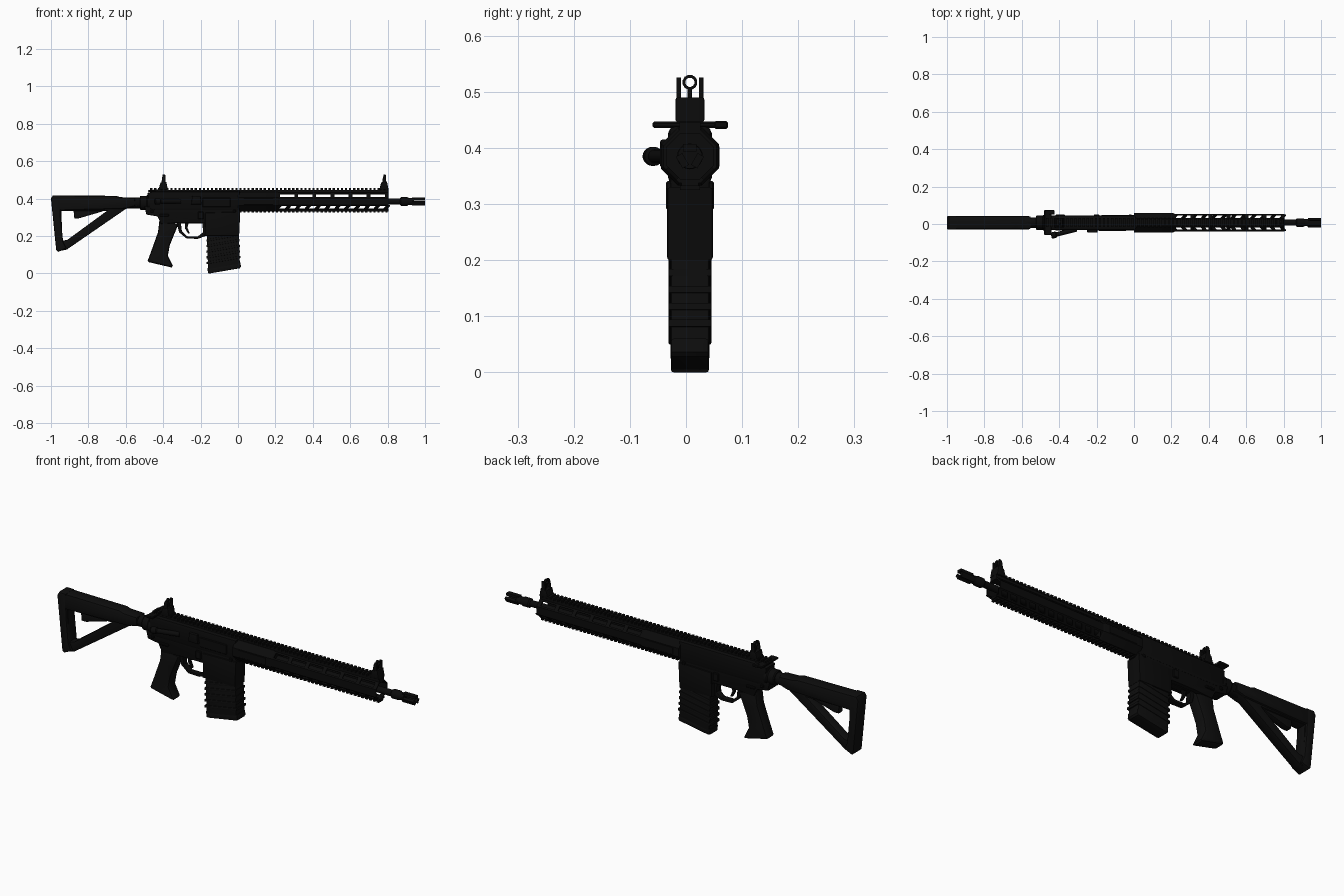
import bpy
import bmesh
from math import cos, sin, pi, radians
from mathutils import Matrix, Vector

default_cube = bpy.data.objects.get("Cube")
if default_cube:
    bpy.data.objects.remove(default_cube)

MID = .007          # sideways position of the weapon's centre plane
BORE = .385         # height of the barrel axis
AXIS = Vector((0, MID, BORE))


def make_material(name, value):
    material = bpy.data.materials.new(name)
    material.use_nodes = True
    colour = (value, value, value, 1)
    material.diffuse_color = colour
    material.node_tree.nodes["Principled BSDF"].inputs["Base Color"].default_value = colour
    return material


metal = make_material("black metal", .0032)
polymer = make_material("black polymer", .0042)


def finish(name, bm, material):
    """Turn a bmesh into a shaded object."""
    bmesh.ops.remove_doubles(bm, verts=bm.verts, dist=.00005)
    bmesh.ops.recalc_face_normals(bm, faces=bm.faces)
    mesh = bpy.data.meshes.new(name)
    bm.to_mesh(mesh)
    bm.free()
    mesh.materials.clear()
    mesh.materials.append(material)
    mesh.shade_smooth()
    mesh.set_sharp_from_angle(angle=radians(35))
    thing = bpy.data.objects.new(name, mesh)
    bpy.context.collection.objects.link(thing)
    return thing


def plate(name, loops, width, material=metal, bevel=.004, y=MID):
    """Side profile (first loop) with holes (other loops), given a width and rounded rims."""
    curve = bpy.data.curves.new(name + "_profile", "CURVE")
    curve.dimensions = "2D"
    curve.fill_mode = "BOTH"
    curve.extrude = width / 2 - bevel
    curve.bevel_depth = bevel
    curve.bevel_resolution = 1
    curve.offset = -bevel
    for loop in loops:
        spline = curve.splines.new("POLY")
        spline.points.add(len(loop) - 1)
        for point, (x, z) in zip(spline.points, loop):
            point.co = (x, z, 0, 1)
        spline.use_cyclic_u = True
    helper = bpy.data.objects.new(name + "_helper", curve)
    bpy.context.collection.objects.link(helper)
    depsgraph = bpy.context.evaluated_depsgraph_get()
    mesh = bpy.data.meshes.new_from_object(helper.evaluated_get(depsgraph))
    mesh.transform(Matrix.Translation((0, y, 0)) @ Matrix.Rotation(pi / 2, 4, "X"))
    bm = bmesh.new()
    bm.from_mesh(mesh)
    bpy.data.objects.remove(helper)
    bpy.data.curves.remove(curve)
    bpy.data.meshes.remove(mesh)
    return finish(name, bm, material)


def add_box(bm, low, high, transform=Matrix(), shear=0):
    low, high = Vector(low), Vector(high)
    corners = bmesh.ops.create_cube(bm, size=1)["verts"]
    for vert in corners:
        vert.co = (low + high) / 2 + vert.co * (high - low)
        vert.co.x += shear * vert.co.y
        vert.co = transform @ vert.co


def box(name, low, high, material=metal, bevel=.003):
    bm = bmesh.new()
    add_box(bm, low, high)
    bmesh.ops.bevel(bm, geom=bm.edges[:], offset=bevel, segments=1, affect="EDGES")
    return finish(name, bm, material)


def around_bore(angle):
    """Frame whose local z points outward from the barrel axis."""
    return Matrix.Translation(AXIS) @ Matrix.Rotation(radians(angle), 4, "X")


def lathe(name, profile, material=metal, sides=20, centre=AXIS, yaw=0, phase=0):
    """Turned part along x from (x, radius) steps."""
    bm = bmesh.new()
    place = Matrix.Translation(centre) @ Matrix.Rotation(radians(yaw), 4, "Z")
    rings = []
    for x, radius in profile:
        angles = [(i + phase) * 2 * pi / sides for i in range(sides)]
        rings.append([bm.verts.new(place @ Vector((x, radius * cos(a), radius * sin(a)))) for a in angles])
    for first, second in zip(rings, rings[1:]):
        for i in range(sides):
            j = (i + 1) % sides
            bm.faces.new((first[i], first[j], second[j], second[i]))
    bm.faces.new(rings[0])
    bm.faces.new(rings[-1])
    return finish(name, bm, material)


# Barrel and pronged muzzle
lathe("barrel", [(0, .02), (.3, .018), (.8, .016), (.87, .016)])
lathe("muzzle_collar", [(.865, .017), (.872, .023), (.905, .023), (.912, .019), (.925, .019), (.94, .022)])
bm = bmesh.new()
for angle in (0, 120, 240):
    add_box(bm, (.93, -.012, .009), (1, .012, .022), around_bore(angle))
finish("muzzle_prongs", bm, metal)

# Handguard: eight long panels, the slanting ones pierced by slots
bm = bmesh.new()
outer, inner, half = .047, .041, .0195
for angle in range(0, 360, 90):
    add_box(bm, (.2, -half, inner), (.805, half, outer), around_bore(angle))
for angle in (45, 135, 225, 315):
    frame = around_bore(angle)
    for side in (-1, 1):
        edges = sorted((side * half, side * .012))
        add_box(bm, (.2, edges[0], inner), (.805, edges[1], outer), frame)
    is_upper = angle in (45, 315)
    count = 6 if is_upper else 11
    pitch = .58 / count
    slant = 0 if is_upper else (.6 if angle == 135 else -.6)
    for i in range(count + 1):
        start = .205 + i * pitch
        add_box(bm, (start, -.014, inner), (start + .02, .014, outer), frame, slant)
finish("handguard", bm, metal)
lathe("handguard_sleeve", [(0, .056), (.21, .056), (.22, .05)], sides=8, phase=.5)
for side in (-1, 1):
    box("handguard_side_pad", (.03, MID + side * .049 - .004, .365), (.19, MID + side * .049 + .004, .405))

# Toothed rails above and below
bm = bmesh.new()
add_box(bm, (-.47, MID - .019, .425), (.805, MID + .019, .446))
add_box(bm, (.0, MID - .015, .332), (.805, MID + .015, .34))
for i in range(59):
    x = -.47 + i * .0217
    add_box(bm, (x, MID - .024, .445), (x + .012, MID + .024, .457))
    if x > 0:
        add_box(bm, (x, MID - .018, .325), (x + .012, MID + .018, .333))
finish("rails", bm, metal)

# Upper receiver with port, deflector, assist and charging handle
plate("upper_receiver", [[(-.475, .345), (-.485, .43), (-.46, .438), (.01, .438), (.01, .335), (-.44, .335)]], .078, bevel=.012)
box("ejection_port_cover", (-.19, MID - .044, .355), (-.04, MID - .036, .405))
plate("brass_deflector", [[(-.25, .37), (-.245, .415), (-.2, .415), (-.195, .37)]], .02, y=MID - .043)
lathe("forward_assist", [(-.07, .015), (-.06, .017), (-.045, .017), (-.04, .012), (.07, .012)],
      centre=Vector((-.375, -.046, BORE)), yaw=14)
box("charging_handle", (-.48, -.06, .436), (-.44, .075, .447))
box("charging_latch", (-.455, .05, .434), (-.425, .075, .448))

# Lower receiver and small controls
plate("lower_receiver", [[(-.5, .36), (-.49, .315), (-.43, .305), (-.41, .265), (-.31, .272),
                          (-.18, .272), (-.17, .25), (.0, .25), (.01, .35)]], .07)
plate("magazine_well", [[(-.175, .325), (-.178, .2), (.006, .2), (.012, .33)]], .082, bevel=.006)
for side in (-1, 1):
    face = MID + side * .037
    box("selector_lever", (-.42, face - .006, .305), (-.37, face + .006, .317))
    for x in (-.46, -.02):
        box("takedown_pin", (x - .008, face - .006, .325), (x + .008, face + .006, .341))
    box("magazine_catch", (-.215, face - .006, .29), (-.185, face + .006, .33))

# Trigger and its guard
plate("trigger_guard", [[(-.33, .28), (-.175, .28), (-.175, .2), (-.215, .185), (-.275, .187), (-.315, .22)],
                        [(-.305, .268), (-.19, .268), (-.187, .22), (-.215, .198), (-.27, .198), (-.3, .225)]],
      .03, bevel=.002)
plate("trigger", [[(-.285, .28), (-.262, .28), (-.27, .245), (-.258, .215), (-.268, .215), (-.283, .24)]], .014, bevel=.002)

# Pistol grip
plate("pistol_grip", [[(-.42, .285), (-.428, .22), (-.46, .13), (-.483, .068), (-.475, .06), (-.355, .032),
                       (-.348, .04), (-.375, .095), (-.365, .15), (-.345, .2), (-.318, .265)]],
      .064, polymer, .014)

# Magazine with ribs and a floor plate, all sloping alike
plate("magazine", [[(-.168, .26), (-.16, .02), (.01, .05), (.003, .26)]], .07, polymer, .006)
plate("magazine_floor", [[(-.164, .03), (-.16, .002), (-.152, .0), (.01, .028), (.016, .036), (.013, .06)]],
      .068, polymer, .005)
for i in range(5):
    z = .05 + i * .03
    plate("magazine_rib", [[(-.169, z), (-.168, z + .012), (.014 - i * .002, z + .044), (.014 - i * .002, z + .032)]],
          .076, polymer, .002)

# Buffer tube and nut
lathe("buffer_tube", [(-.7, .029), (-.47, .029)], centre=AXIS - Vector((0, 0, .008)))
lathe("castle_nut", [(-.525, .034), (-.52, .038), (-.49, .038), (-.485, .042), (-.47, .042)],
      centre=AXIS - Vector((0, 0, .008)))

# Shoulder stock: tube shell, open triangular frame, butt pad and lever
plate("stock_shell", [[(-.99, .335), (-.99, .418), (-.65, .415), (-.63, .408), (-.55, .405),
                       (-.55, .36), (-.6, .345)]], .072, polymer, .014)
plate("stock_frame", [[(-.985, .38), (-.56, .38), (-.53, .36), (-.6, .345), (-.915, .128), (-.965, .118)],
                      [(-.945, .335), (-.7, .335), (-.912, .18), (-.938, .175)]], .05, polymer, .005)
plate("butt_pad", [[(-1, .4), (-.99, .418), (-.95, .418), (-.948, .3), (-.935, .17), (-.918, .135),
                    (-.962, .115), (-.972, .125)]], .074, polymer, .008)
plate("stock_lever", [[(-.88, .345), (-.875, .295), (-.85, .295), (-.73, .33), (-.7, .345)]], .034, polymer)


# Folding sights
def sight(name, x):
    plate(name + "_base", [[(x - .028, .447), (x - .018, .485), (x + .014, .49), (x + .022, .447)]], .052)
    for side in (-1, 1):
        ear = MID + side * .02
        plate(name + "_ear", [[(x - .014, .475), (x - .008, .515), (x - .003, .526), (x + .009, .526), (x + .01, .475)]],
              .008, bevel=.001, y=ear)
    box(name + "_post", (x - .004, MID - .004, .48), (x + .004, MID + .004, .508), bevel=.001)
    ring = bmesh.new()
    segments = 12
    for i in range(segments):
        turn = Matrix.Translation((x, MID, .517)) @ Matrix.Rotation(i * 2 * pi / segments, 4, "X")
        add_box(ring, (-.006, -.004, .008), (.006, .004, .013), turn)
    finish(name + "_ring", ring, metal)


sight("front_sight", .783)
sight("rear_sight", -.397)
